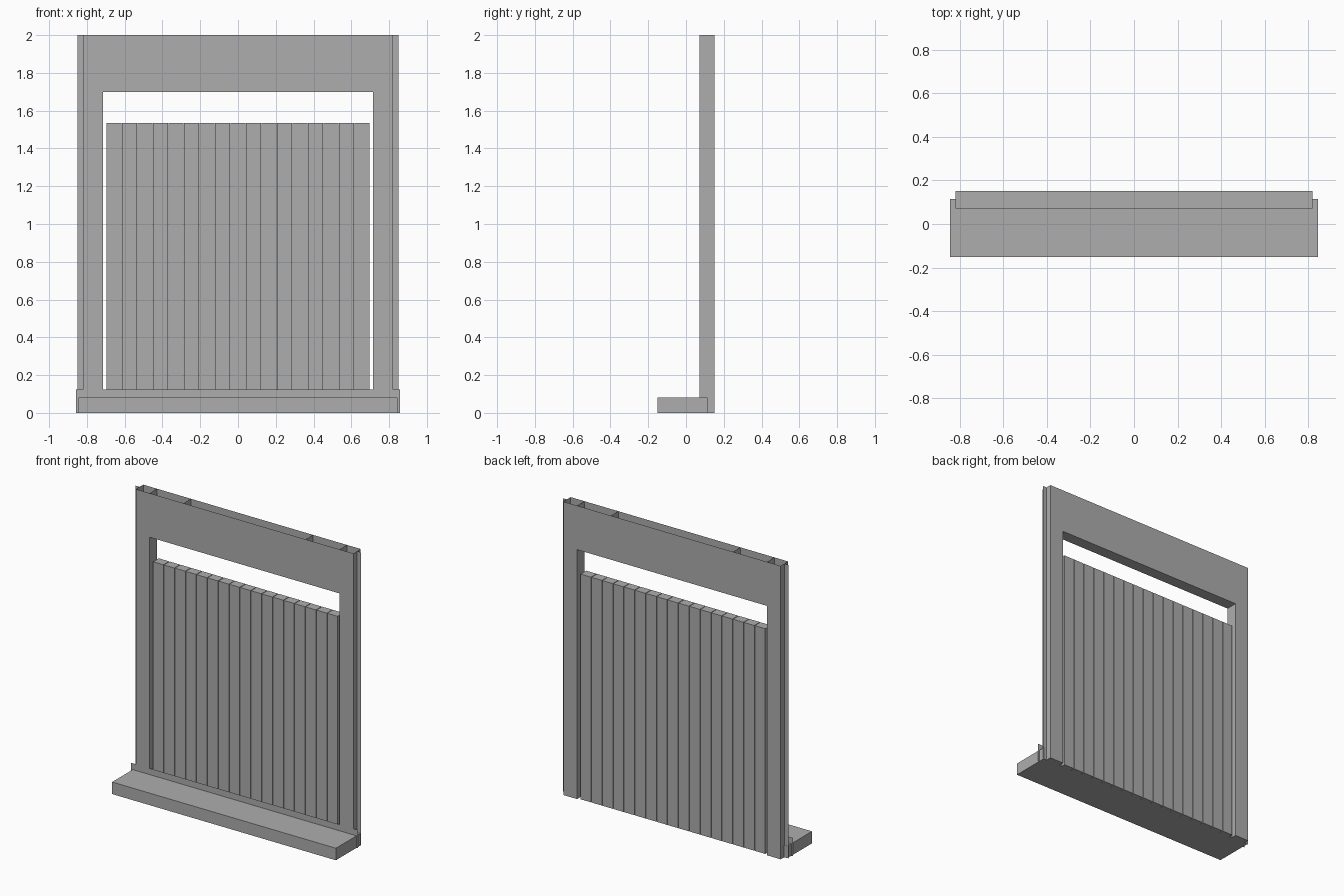
import bpy, bmesh

if "Cube" in bpy.data.objects:
    bpy.data.objects.remove(bpy.data.objects["Cube"])

grey = bpy.data.materials.new("plain_grey")
grey.diffuse_color = (0.42, 0.42, 0.42, 1)
grey.use_nodes = True
grey.node_tree.nodes["Principled BSDF"].inputs["Base Color"].default_value = grey.diffuse_color

W, O = 0.82, 0.716            # half widths: frame body, opening
FRONT, BACK = 0.071, 0.151    # frame depth
RAIL, HEAD, TOP = 0.125, 1.70, 2.0


def finish(name, bm):
    mesh = bpy.data.meshes.new(name)
    bm.to_mesh(mesh)
    bm.free()
    mesh.materials.append(grey)
    obj = bpy.data.objects.new(name, mesh)
    bpy.context.collection.objects.link(obj)
    return obj


def sheets(name, polygons):
    """Thin sheet-metal faces, each given as a list of points."""
    bm = bmesh.new()
    for pts in polygons:
        bm.faces.new([bm.verts.new(p) for p in pts])
    return finish(name, bm)


def box(name, x0, x1, y0, y1, z0, z1):
    bm = bmesh.new()
    bmesh.ops.create_cube(bm, size=1)
    for v in bm.verts:
        v.co = ((x0 + x1) / 2 + v.co.x * (x1 - x0),
                (y0 + y1) / 2 + v.co.y * (y1 - y0),
                (z0 + z1) / 2 + v.co.z * (z1 - z0))
    return finish(name, bm)


def wall_x(x, z0, z1):
    return [(x, FRONT, z0), (x, BACK, z0), (x, BACK, z1), (x, FRONT, z1)]


def face_y(y, x0, x1, z0, z1):
    return [(x0, y, z0), (x1, y, z0), (x1, y, z1), (x0, y, z1)]


def floor_z(z, x0, x1):
    return [(x0, FRONT, z), (x1, FRONT, z), (x1, BACK, z), (x0, BACK, z)]


def arch(y, z0):
    """Upside-down U outline around the opening."""
    return [(x, y, z) for x, z in (
        (-W, z0), (-O, z0), (-O, HEAD), (O, HEAD),
        (O, z0), (W, z0), (W, TOP), (-W, TOP))]


# Front and back frame panels, and the wider apron along the bottom
sheets("front_panel", [arch(FRONT, RAIL)])
sheets("back_panel", [arch(BACK, 0)[::-1]])
sheets("bottom_apron", [face_y(FRONT, -0.857, 0.857, 0, RAIL)])

# Outer sides, opening reveals, header soffit and leg bottoms
sheets("frame_sides", [wall_x(W, 0, TOP), wall_x(-W, 0, TOP)[::-1]])
sheets("opening_reveals", [wall_x(O, 0, HEAD)[::-1], wall_x(-O, 0, HEAD)])
sheets("header_soffit", [floor_z(HEAD, -W, W)[::-1]])
sheets("leg_bottoms", [floor_z(0, -W, -O)[::-1], floor_z(0, O, W)[::-1]])

# Ribs inside the open header
sheets("header_ribs", [wall_x(x, HEAD, TOP) for x in (-O, -0.46, 0.46, O)])

# Mounting flanges projecting from both sides
sheets("side_flanges", [face_y(0.112, s * W, s * 0.85, 0, TOP)[::s] for s in (1, -1)])

# Projecting sill
box("sill", -0.844, 0.844, -0.151, 0.114, 0, 0.082)

# Row of vertical slats
COUNT, HALF, GAP = 17, 0.696, 0.004
pitch = (2 * HALF + GAP) / COUNT
for i in range(COUNT):
    x = -HALF + i * pitch
    box(f"slat_{i + 1}", x, x + pitch - GAP, 0.08, 0.141, 0, 1.535)
